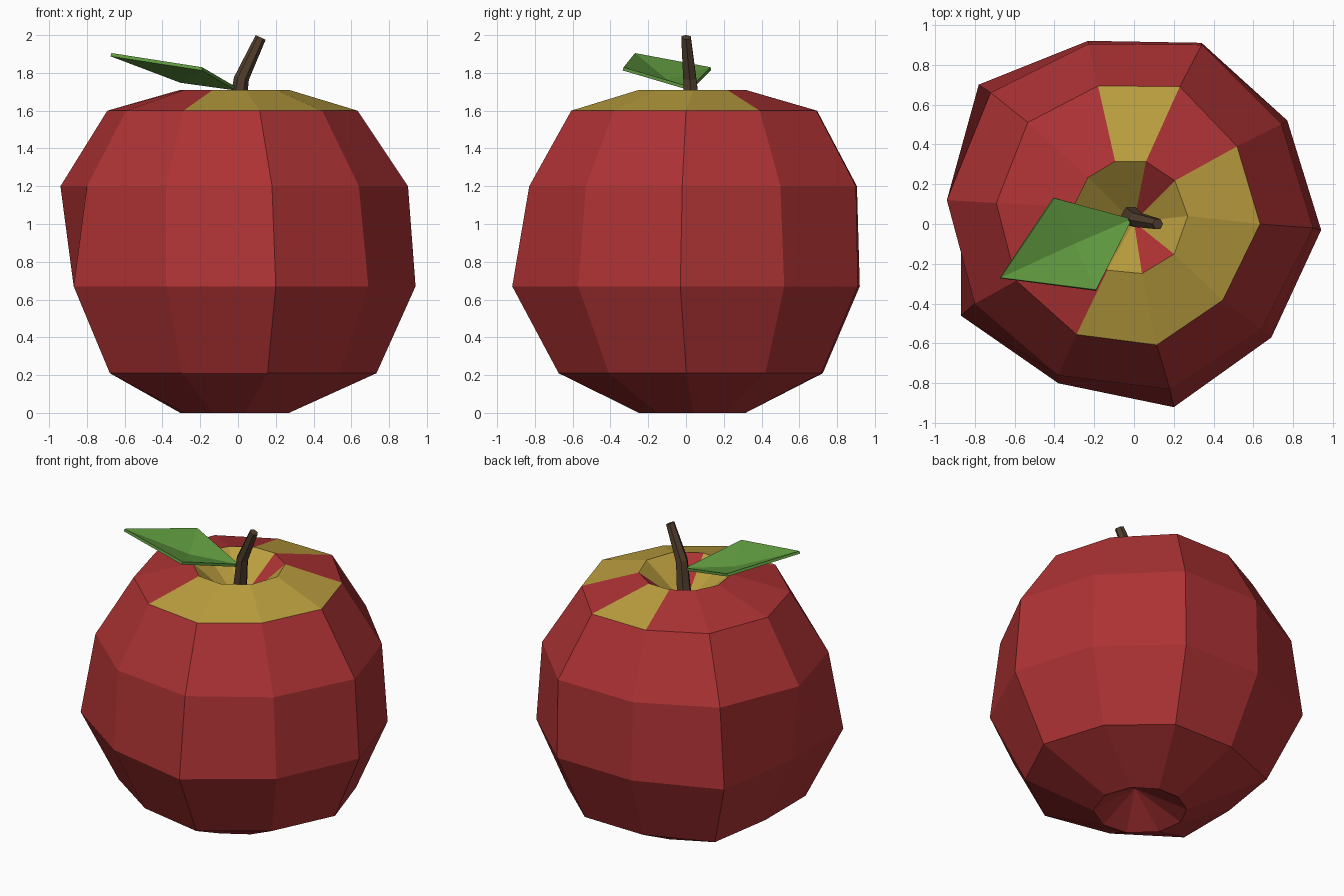
import bpy, bmesh
from math import sin, cos, radians, tau
from mathutils import Vector

if "Cube" in bpy.data.objects:
    bpy.data.objects.remove(bpy.data.objects["Cube"])


def material(name, color):
    m = bpy.data.materials.new(name)
    m.diffuse_color = (*color, 1)
    m.use_nodes = True
    m.node_tree.nodes["Principled BSDF"].inputs["Base Color"].default_value = m.diffuse_color
    return m


def finish(name, bm, mats):
    bmesh.ops.recalc_face_normals(bm, faces=bm.faces)
    me = bpy.data.meshes.new(name)
    bm.to_mesh(me)
    bm.free()
    for m in mats:
        me.materials.append(m)
    ob = bpy.data.objects.new(name, me)
    bpy.context.collection.objects.link(ob)
    return ob


def bridge(bm, a, b):
    n = len(a)
    return [bm.faces.new((a[i], a[(i + 1) % n], b[(i + 1) % n], b[i])) for i in range(n)]


def fan(bm, ring, tip):
    n = len(ring)
    return [bm.faces.new((ring[i], ring[(i + 1) % n], tip)) for i in range(n)]


red = material("red_skin", (0.42, 0.032, 0.034))
yellow = material("yellow_skin", (0.50, 0.345, 0.05))
brown = material("bark", (0.085, 0.05, 0.027))
green = material("leaf_green", (0.115, 0.32, 0.05))

# Fruit: ten-sided uneven outlines, scaled into stacked rings
lower = [(.94, -.03), (.77, .52), (.34, .91), (-.23, .92), (-.78, .70),
         (-.87, .11), (-.87, -.46), (-.38, -.80), (.20, -.92), (.69, -.57)]
upper = [(.90, -.02), (.74, .50), (.34, .90), (-.23, .905), (-.72, .66),
         (-.94, .12), (-.80, -.40), (-.38, -.76), (.18, -.83), (.64, -.53)]
rim_angles = (1, 39, 74, 105, 137, 170, 206, 247, 282, 320)
rim = [(.29 * cos(radians(a)) - .02, .29 * sin(radians(a)) + .035) for a in rim_angles]

# outline, x scale, y scale, x offset, y offset, z
layers = [(rim, 1, 1, 0, 0, 0), (lower, .78, .76, 0, .025, .21), (lower, 1, 1, 0, 0, .67),
          (upper, 1, 1, 0, 0, 1.2), (upper, .72, .75, -.015, .015, 1.6), (rim, 1, 1, 0, 0, 1.71)]
bm = bmesh.new()
rings = [[bm.verts.new((x * sx + ox, y * sy + oy, z)) for x, y in outline]
         for outline, sx, sy, ox, oy, z in layers]
bands = [bridge(bm, a, b) for a, b in zip(rings, rings[1:])]
pit = fan(bm, rings[-1], bm.verts.new((0, .01, 1.47)))
fan(bm, rings[0], bm.verts.new((0, .01, .16)))
# Yellow patches around the crown and in the stem pit
for i in (0, 2, 7, 8, 9):
    bands[-1][i].material_index = 1
for i in range(10):
    if i not in (1, 8):
        pit[i].material_index = 1
finish("apple_body", bm, [red, yellow])

# Stem: bent, tapering six-sided stick
bm = bmesh.new()
path = [((-.025, .045, 1.46), .052, 0), ((.018, .02, 1.77), .04, 10), ((.12, 0, 1.988), .029, 25)]
rings = []
for c, r, tilt in path:
    u = Vector((cos(radians(tilt)), 0, -sin(radians(tilt))))
    v = Vector((0, 1, 0))
    rings.append([bm.verts.new(Vector(c) + r * (cos(tau * k / 6) * u + sin(tau * k / 6) * v))
                  for k in range(6)])
for a, b in zip(rings, rings[1:]):
    bridge(bm, a, b)
bm.faces.new(rings[0])
bm.faces.new(rings[-1])
finish("stem", bm, [brown])

# Leaf: folded along the midrib, with a little thickness
bm = bmesh.new()
outline = [bm.verts.new(p) for p in ((-.01, .025, 1.725), (-.40, .13, 1.83),
                                     (-.67, -.27, 1.905), (-.19, -.33, 1.83))]
fan(bm, outline, bm.verts.new((-.30, -.10, 1.765)))
for f in bm.faces:
    f.normal_update()
leaf = finish("leaf", bm, [green])
if leaf.data.polygons[0].normal.z < 0:
    leaf.data.flip_normals()
mod = leaf.modifiers.new("thickness", 'SOLIDIFY')
mod.thickness = .018
mod.offset = -1
